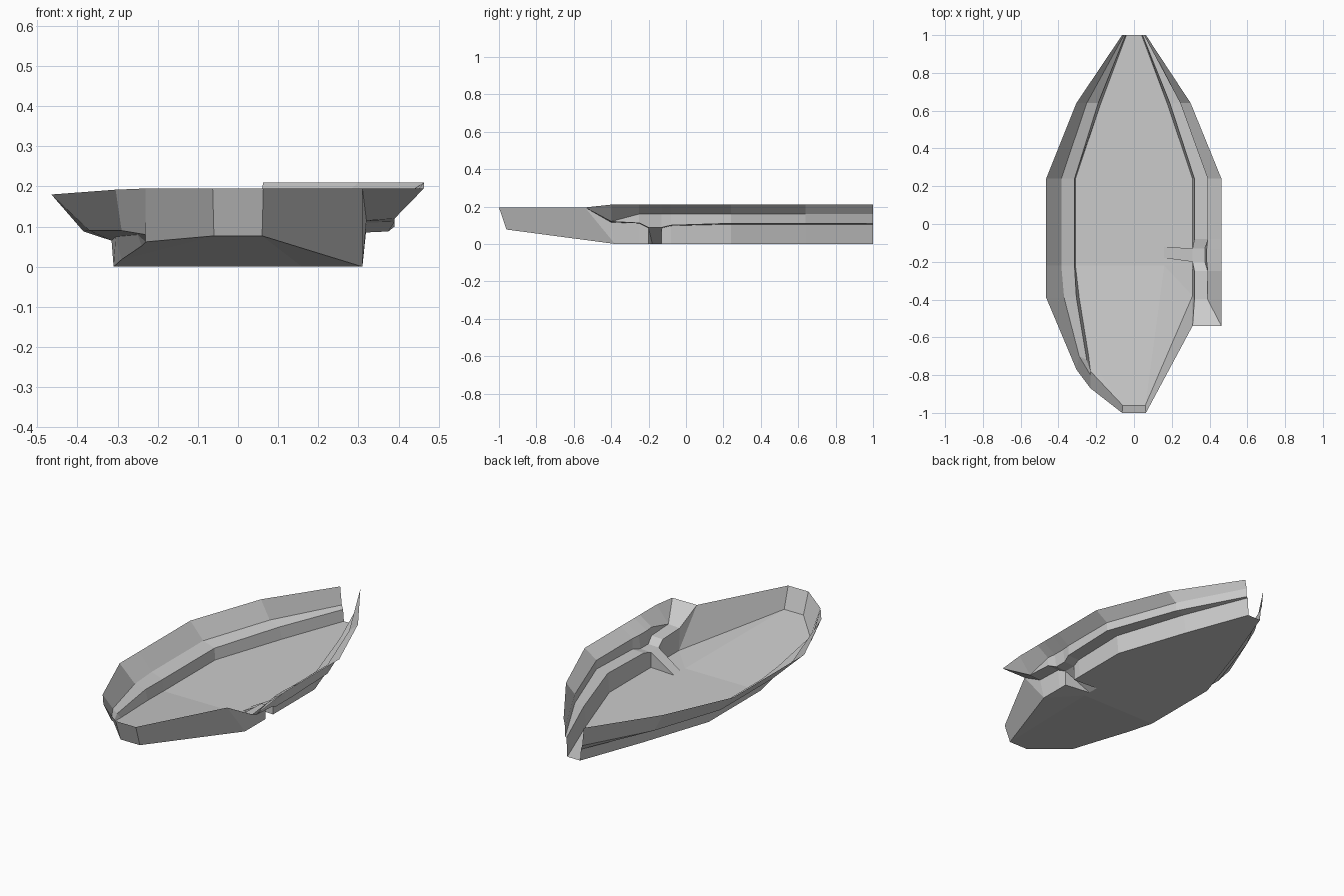
import bpy, bmesh

if "Cube" in bpy.data.objects:
    bpy.data.objects.remove(bpy.data.objects["Cube"])


def make_object(name, polygons):
    """Build a flat-shaded sheet from small polygons, welding shared corners."""
    bm = bmesh.new()
    for poly in polygons:
        pts = [p for i, p in enumerate(poly) if p != poly[i - 1]]
        if len(pts) > 2:
            bm.faces.new([bm.verts.new(p) for p in pts])
    bmesh.ops.remove_doubles(bm, verts=bm.verts, dist=0.0005)
    bmesh.ops.dissolve_degenerate(bm, edges=bm.edges, dist=0.0005)
    mesh = bpy.data.meshes.new(name)
    bm.to_mesh(mesh)
    bm.free()
    obj = bpy.data.objects.new(name, mesh)
    bpy.context.collection.objects.link(obj)
    return obj


def loft(name, rows, flip=False):
    """Skin a list of cross-sections that run from stern to bow."""
    polys = []
    for a, b in zip(rows, rows[1:]):
        for i in range(len(a) - 1):
            q = [a[i], a[i + 1], b[i + 1], b[i]]
            polys.append(q[::-1] if flip else q)
    return make_object(name, polys)


def section(y, xs, zs):
    return [(x, y, z) for x, z in zip(xs, zs)]


# Right side: lower wall, ledge, step and flared rim
RZ = (0, 0.105, 0.11, 0.16, 0.21)
RX = (0.31, 0.32, 0.39, 0.39, 0.463)
DIP_X = (0.31, 0.31, 0.375, 0.385, 0.463)
DIP_Z = (0.085, 0.085, 0.088, 0.16, 0.21)
right_rows = [
    section(1.0, (0.04, 0.045, 0.053, 0.053, 0.063), RZ),
    section(0.64, (0.175, 0.19, 0.245, 0.245, 0.30), RZ),
    section(0.24, RX, RZ),
    section(-0.08, RX, (0, 0.097, 0.10, 0.16, 0.21)),
    section(-0.13, DIP_X, (0,) + DIP_Z[1:]),
    section(-0.13, DIP_X, DIP_Z),
    section(-0.20, DIP_X, DIP_Z),
    section(-0.20, DIP_X, (0,) + DIP_Z[1:]),
    section(-0.25, RX, (0, 0.11, 0.112, 0.16, 0.21)),
    [(0.31, -0.38, 0), (0.32, -0.4, 0.115), (0.39, -0.4, 0.12),
     (0.39, -0.4, 0.12), (0.463, -0.4, 0.21)],
    [(0.31, -0.38, 0), (0.31, -0.54, 0.195)] + [(0.463, -0.54, 0.195)] * 3,
]
loft("right_side", right_rows, flip=True)

# Left side: lower wall, ledge and flared rim, closing up towards the bow
LZ = (0, 0.065, 0.088, 0.18)
LX = (-0.31, -0.315, -0.385, -0.465)
left_rows = [
    section(1.0, (-0.04, -0.045, -0.053, -0.063), (0, 0.065, 0.088, 0.19)),
    section(0.64, (-0.175, -0.19, -0.25, -0.305), (0, 0.065, 0.088, 0.19)),
    section(0.24, LX, LZ),
    section(-0.22, LX, LZ),
    section(-0.39, (-0.29, -0.305, -0.37, -0.465), (0.018, 0.075, 0.09, 0.18)),
    [(-0.24, -0.70, 0.052), (-0.25, -0.72, 0.08), (-0.29, -0.70, 0.09), (-0.305, -0.77, 0.192)],
    [(-0.23, -0.78, 0.062)] * 2 + [(-0.23, -0.80, 0.08), (-0.23, -0.87, 0.195)],
]
loft("left_side", left_rows)

# Bow panels
bow_rows = [
    [(-0.23, -0.78, 0.062), (-0.23, -0.87, 0.195)],
    [(-0.06, -0.96, 0.077), (-0.063, -1, 0.195)],
    [(0.06, -0.96, 0.077), (0.063, -1, 0.195)],
    [(0.31, -0.38, 0), (0.31, -0.54, 0.195)],
]
loft("bow_wall", bow_rows)

# Floor: flat rear part, notch ramp with cheeks, and rising front part
tip_a, tip_b = (0.16, -0.12, 0), (0.16, -0.18, 0)
crease, corner = (0.16, -0.22, 0), (0.31, -0.38, 0)
low_a, low_b = (0.31, -0.13, 0), (0.31, -0.20, 0)
top_a, top_b = (0.31, -0.13, 0.085), (0.31, -0.20, 0.085)
left = [r[0] for r in left_rows]
right = [r[0] for r in right_rows]
bow_l, bow_r = bow_rows[1][0], bow_rows[2][0]
make_object("floor", [
    [left[0], left[1], right[1], right[0]],
    [left[1], left[2], right[2], right[1]],
    [left[2], left[3], crease, tip_b, tip_a, low_a, right[3], right[2]],
    [tip_b, crease, corner, right[8], low_b],
    [tip_a, tip_b, top_b, top_a],
    [tip_a, top_a, low_a],
    [tip_b, low_b, top_b],
    [crease, bow_r, corner],
    [left[3], bow_l, bow_r, crease],
    [left[3], left[4], bow_l],
    [left[4], left[5], bow_l],
    [left[5], left[6], bow_l],
])
